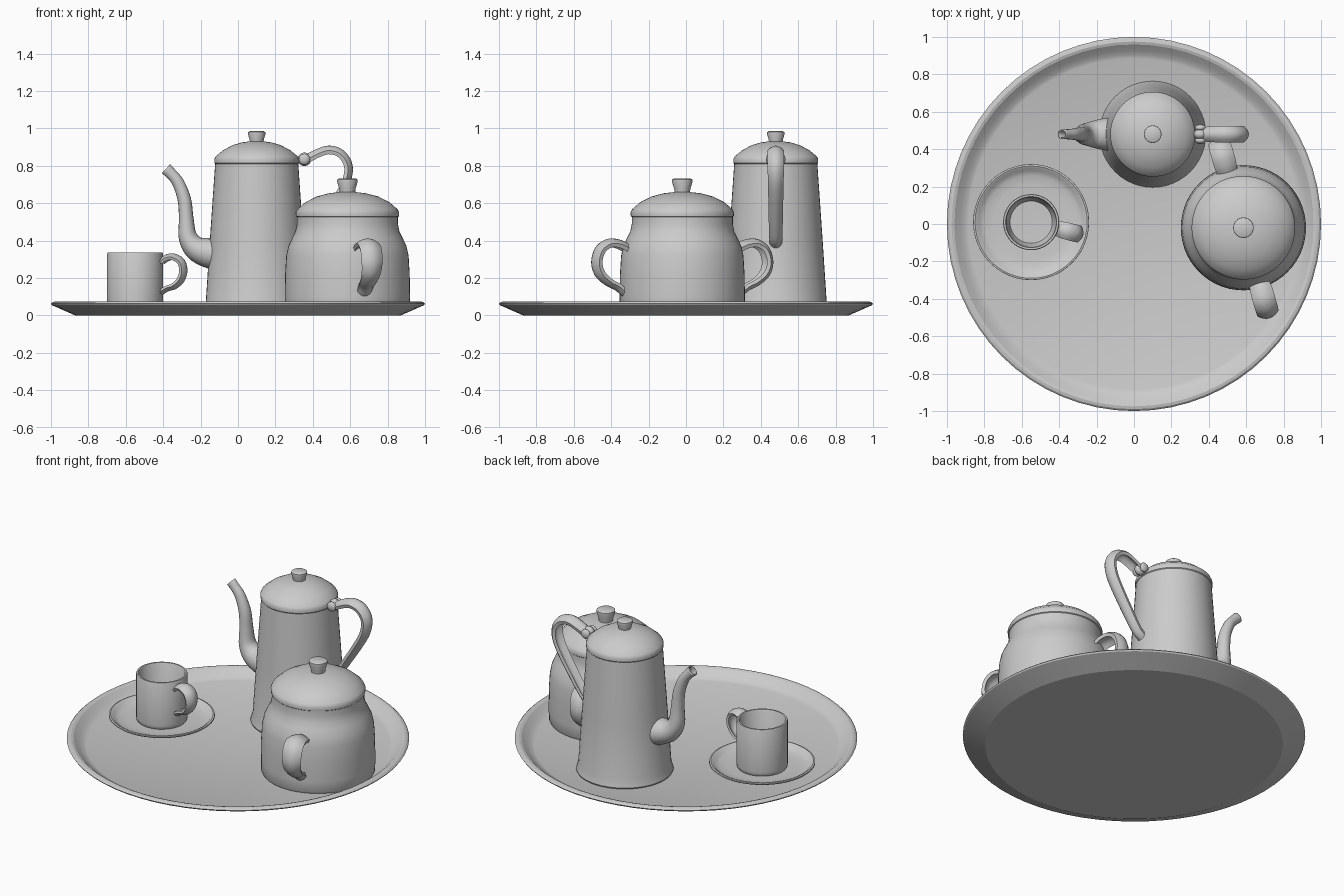
import bpy, bmesh, math
from mathutils import Vector

metal = bpy.data.materials.new("brushed grey metal")
metal.diffuse_color = (0.6, 0.6, 0.6, 1)


def finish(name, bm, angle=35, thickness=0):
    bmesh.ops.recalc_face_normals(bm, faces=bm.faces)
    me = bpy.data.meshes.new(name)
    bm.to_mesh(me)
    bm.free()
    me.materials.append(metal)
    ob = bpy.data.objects.new(name, me)
    bpy.context.collection.objects.link(ob)
    bpy.ops.object.select_all(action='DESELECT')
    ob.select_set(True)
    bpy.context.view_layer.objects.active = ob
    bpy.ops.object.shade_smooth_by_angle(angle=math.radians(angle))
    if thickness:
        mod = ob.modifiers.new("wall", 'SOLIDIFY')
        mod.thickness = thickness
    return ob


def skin(bm, rings, closed_ends):
    for a, b in zip(rings, rings[1:]):
        n = max(len(a), len(b))
        for i in range(n):
            j = (i + 1) % n
            quad = [a[i % len(a)], a[j % len(a)], b[j % len(b)], b[i % len(b)]]
            bm.faces.new(list(dict.fromkeys(quad)))
    if closed_ends:
        for r in (rings[0], rings[-1]):
            if len(r) > 2:
                bm.faces.new(r)


def lathe(name, centre, profile, n=48, angle=35):
    bm = bmesh.new()
    rings = []
    for r, z in profile:
        k = n if r > 0 else 1
        rings.append([bm.verts.new((centre[0] + r * math.cos(2 * math.pi * i / n),
                                    centre[1] + r * math.sin(2 * math.pi * i / n), z))
                      for i in range(k)])
    skin(bm, rings, True)
    return finish(name, bm, angle)


def smooth_path(pts, steps=5):
    # Catmull-Rom through tuples (radius, height, half width, half depth)
    p = [Vector(q) for q in pts]
    p = [2 * p[0] - p[1]] + p + [2 * p[-1] - p[-2]]
    out = []
    for a, b, c, d in zip(p, p[1:], p[2:], p[3:]):
        for s in range(steps):
            t = s / steps
            out.append(0.5 * (2 * b + (c - a) * t + (2 * a - 5 * b + 4 * c - d) * t * t
                              + (3 * b - a - 3 * c + d) * t ** 3))
    return out + [p[-2]]


def sweep(name, centre, degrees, pts, section, closed=True, thickness=0):
    a = math.radians(degrees)
    out, side = Vector((math.cos(a), math.sin(a), 0)), Vector((-math.sin(a), math.cos(a), 0))
    base = Vector((centre[0], centre[1], 0))
    path = smooth_path(pts)
    bm = bmesh.new()
    rings = []
    for i, q in enumerate(path):
        d = path[min(i + 1, len(path) - 1)] - path[max(i - 1, 0)]
        tan = Vector((d[0], d[1])).normalized()
        nrm = out * -tan[1] + Vector((0, 0, tan[0]))
        o = base + out * q[0] + Vector((0, 0, q[1]))
        rings.append([bm.verts.new(o + side * (u * q[2]) + nrm * (v * q[3])) for u, v in section])
    skin(bm, rings, closed)
    return finish(name, bm, 40, thickness)


ROUND = [(math.cos(i * math.pi / 8), math.sin(i * math.pi / 8)) for i in range(16)]
US = [-1 + i / 3 for i in range(7)]
# arched strap: convex outside, hollow inside
STRAP = [(u, 1 - 1.3 * u * u) for u in US] + [(u * 0.88, -1.3 * u * u) for u in reversed(US)]

# Tray
lathe("tray", (0, 0), [(0, 0), (0.87, 0), (0.995, 0.055), (1, 0.063), (0.99, 0.072), (0.975, 0.075),
                       (0.96, 0.07), (0.93, 0.045), (0.905, 0.029), (0.885, 0.022), (0, 0.022)], 64, 20)

# Coffee pot
POT = (0.1, 0.48)
lathe("coffee_pot_body", POT, [(0, 0.02), (0.28, 0.02), (0.284, 0.03), (0.272, 0.075),
                               (0.25, 0.41), (0.222, 0.815), (0, 0.815)])
lathe("coffee_pot_lid", POT, [(0, 0.805), (0.218, 0.805), (0.226, 0.815), (0.227, 0.835), (0.22, 0.85),
                              (0.18, 0.883), (0.13, 0.91), (0.08, 0.925), (0.037, 0.931), (0, 0.931)])
lathe("coffee_pot_knob", POT, [(0, 0.92), (0.036, 0.92), (0.038, 0.94), (0.047, 0.97),
                               (0.046, 0.98), (0.038, 0.985), (0, 0.985)], 24)
sweep("coffee_pot_spout", POT, 180,
      [(0.19, 0.325, 0.09, 0.085), (0.26, 0.335, 0.085, 0.08), (0.325, 0.36, 0.07, 0.066),
       (0.368, 0.42, 0.055, 0.05), (0.377, 0.52, 0.044, 0.039), (0.387, 0.62, 0.038, 0.036),
       (0.42, 0.71, 0.031, 0.032), (0.455, 0.755, 0.027, 0.03), (0.485, 0.785, 0.026, 0.033)],
      ROUND, False, 0.007)
sweep("coffee_pot_handle", POT, 0,
      [(0.25, 0.832, 0.035, 0.018), (0.285, 0.85, 0.04, 0.02), (0.33, 0.872, 0.043, 0.02),
       (0.385, 0.888, 0.045, 0.02), (0.445, 0.872, 0.045, 0.02), (0.487, 0.82, 0.044, 0.02),
       (0.492, 0.755, 0.043, 0.02), (0.46, 0.67, 0.041, 0.02), (0.36, 0.51, 0.038, 0.019),
       (0.29, 0.41, 0.035, 0.018), (0.245, 0.375, 0.034, 0.018)], STRAP)


# Hinge: a barrel with two rounded ends joining lid and handle
def ball(name, loc, r, stretch):
    bm = bmesh.new()
    bmesh.ops.create_uvsphere(bm, u_segments=20, v_segments=12, radius=r)
    bmesh.ops.scale(bm, vec=stretch, verts=bm.verts)
    bmesh.ops.translate(bm, vec=loc, verts=bm.verts)
    finish(name, bm, 60)


ball("hinge_barrel", (0.355, 0.48, 0.835), 0.036, (1, 0.8, 1))
for s in (-1, 1):
    ball("hinge_end", (0.355, 0.48 + s * 0.034, 0.835), 0.03, (1, 0.6, 1))

# Sugar bowl
BOWL = (0.585, -0.02)
lathe("sugar_bowl_body", BOWL, [(0, 0.02), (0.325, 0.02), (0.333, 0.035), (0.335, 0.1), (0.333, 0.22),
                                (0.327, 0.32), (0.316, 0.37), (0.295, 0.415), (0.278, 0.45),
                                (0.27, 0.49), (0.27, 0.53), (0, 0.53)], 56)
lathe("sugar_bowl_lid", BOWL, [(0, 0.522), (0.265, 0.522), (0.275, 0.53), (0.277, 0.55), (0.268, 0.568),
                               (0.225, 0.605), (0.165, 0.636), (0.1, 0.653), (0.04, 0.66), (0, 0.66)], 56)
lathe("sugar_bowl_knob", BOWL, [(0, 0.65), (0.041, 0.65), (0.043, 0.675), (0.055, 0.715),
                                (0.054, 0.727), (0.046, 0.732), (0, 0.732)], 24)
for deg in (-74, 106):
    sweep("sugar_bowl_handle", BOWL, deg,
          [(0.3, 0.362, 0.055, 0.02), (0.35, 0.385, 0.06, 0.02), (0.41, 0.39, 0.061, 0.02),
           (0.463, 0.355, 0.06, 0.02), (0.484, 0.285, 0.058, 0.02), (0.465, 0.22, 0.053, 0.02),
           (0.415, 0.175, 0.047, 0.018), (0.362, 0.148, 0.042, 0.017), (0.325, 0.115, 0.04, 0.016)],
          STRAP)

# Cup and saucer
CUP = (-0.55, 0.01)
lathe("saucer", CUP, [(0, 0.022), (0.2, 0.022), (0.3, 0.052), (0.31, 0.06), (0.309, 0.067), (0.3, 0.069),
                      (0.289, 0.064), (0.275, 0.05), (0.25, 0.04), (0.2, 0.035), (0, 0.035)], 48, 25)
lathe("cup", CUP, [(0, 0.034), (0.142, 0.034), (0.149, 0.045), (0.15, 0.06), (0.15, 0.33), (0.147, 0.336),
                   (0.137, 0.336), (0.133, 0.33), (0.13, 0.1), (0.113, 0.06), (0, 0.056)], 40)
sweep("cup_handle", CUP, -14,
      [(0.142, 0.29, 0.04, 0.014), (0.175, 0.312, 0.045, 0.015), (0.215, 0.316, 0.046, 0.015),
       (0.258, 0.29, 0.046, 0.015), (0.272, 0.24, 0.045, 0.015), (0.257, 0.19, 0.042, 0.015),
       (0.22, 0.155, 0.038, 0.014), (0.18, 0.142, 0.035, 0.013), (0.143, 0.12, 0.033, 0.013)], STRAP)
